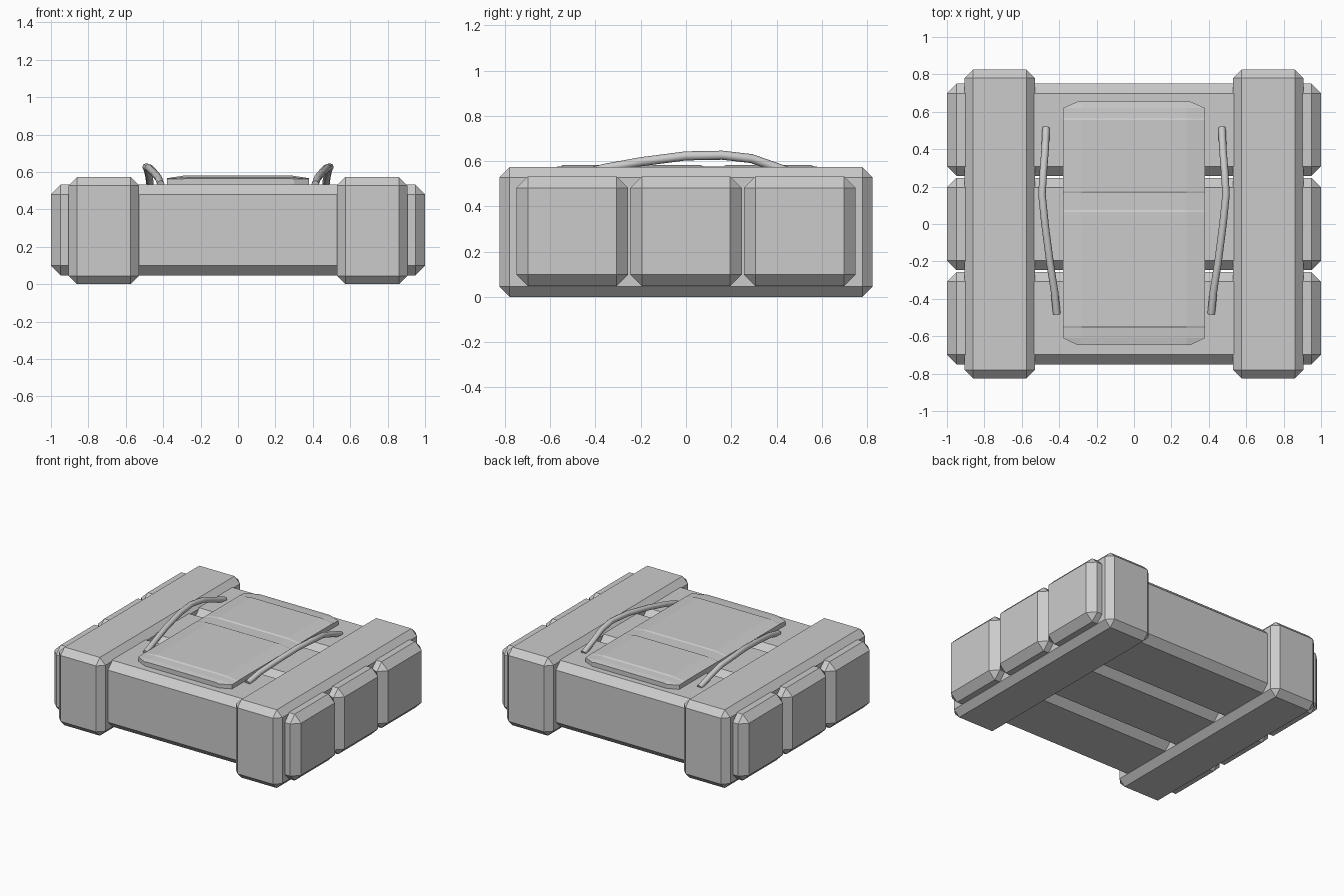
import bpy, bmesh
from mathutils import Vector

if "Cube" in bpy.data.objects:
    bpy.data.objects.remove(bpy.data.objects["Cube"])


def chamfered_box(name, lo, hi, chamfer):
    lo, hi = Vector(lo), Vector(hi)
    bm = bmesh.new()
    bmesh.ops.create_cube(bm, size=1)
    for v in bm.verts:
        v.co = Vector(a * b for a, b in zip(v.co, hi - lo)) + (lo + hi) / 2
    bmesh.ops.bevel(bm, geom=bm.edges[:], offset=chamfer, segments=1,
                    affect='EDGES', profile=0.5)
    return finish(name, bm)


def finish(name, bm):
    bmesh.ops.recalc_face_normals(bm, faces=bm.faces[:])
    mesh = bpy.data.meshes.new(name)
    bm.to_mesh(mesh)
    bm.free()
    obj = bpy.data.objects.new(name, mesh)
    bpy.context.collection.objects.link(obj)
    return obj


# Three long beams side by side
for i, y in enumerate((-0.503, 0, 0.503)):
    chamfered_box(f"beam_{i + 1}", (-1, y - 0.247, 0.047), (1, y + 0.247, 0.533), 0.052)

# Two wide bands wrapping the beams
for side, x in (("left", -0.717), ("right", 0.717)):
    chamfered_box(f"band_{side}", (x - 0.188, -0.825, 0), (x + 0.188, 0.825, 0.573), 0.045)

# Folded cover sheet: rows along y as (y, edge half width, edge z, middle z)
rows = [(-0.648, 0.30, 0.562, 0.566), (-0.61, 0.38, 0.564, 0.572),
        (-0.555, 0.38, 0.566, 0.576), (-0.545, 0.38, 0.567, 0.582),
        (0.065, 0.38, 0.567, 0.582), (0.075, 0.38, 0.566, 0.577),
        (0.165, 0.38, 0.566, 0.576), (0.175, 0.38, 0.567, 0.582),
        (0.555, 0.38, 0.567, 0.582), (0.565, 0.38, 0.566, 0.576),
        (0.62, 0.38, 0.564, 0.572), (0.655, 0.30, 0.562, 0.566)]
bm = bmesh.new()
rings = []
for y, w, edge_z, mid_z in rows:
    section = [(-w, 0.525), (-w, edge_z), (-0.28, mid_z), (0.28, mid_z), (w, edge_z), (w, 0.525)]
    rings.append([bm.verts.new((x, y, z)) for x, z in section])
for a, b in zip(rings, rings[1:]):
    for i in range(6):
        j = (i + 1) % 6
        bm.faces.new((a[i], a[j], b[j], b[i]))
bm.faces.new(rings[0])
bm.faces.new(rings[-1])
finish("cover_sheet", bm)

# Arched cords on each side of the sheet
path = [(0.413, -0.48, 0.535), (0.425, -0.36, 0.568), (0.45, -0.2, 0.597), (0.476, 0, 0.623),
        (0.492, 0.16, 0.626), (0.484, 0.29, 0.611), (0.475, 0.4, 0.572), (0.47, 0.515, 0.53)]
for side, s in (("left", -1), ("right", 1)):
    curve = bpy.data.curves.new(f"cord_{side}", 'CURVE')
    curve.dimensions = '3D'
    curve.bevel_depth = 0.02
    curve.bevel_resolution = 2
    curve.use_fill_caps = True
    spline = curve.splines.new('POLY')
    spline.points.add(len(path) - 1)
    for p, (x, y, z) in zip(spline.points, path):
        p.co = (s * x, y, z, 1)
    spline.use_smooth = True
    obj = bpy.data.objects.new(f"cord_{side}", curve)
    bpy.context.collection.objects.link(obj)
